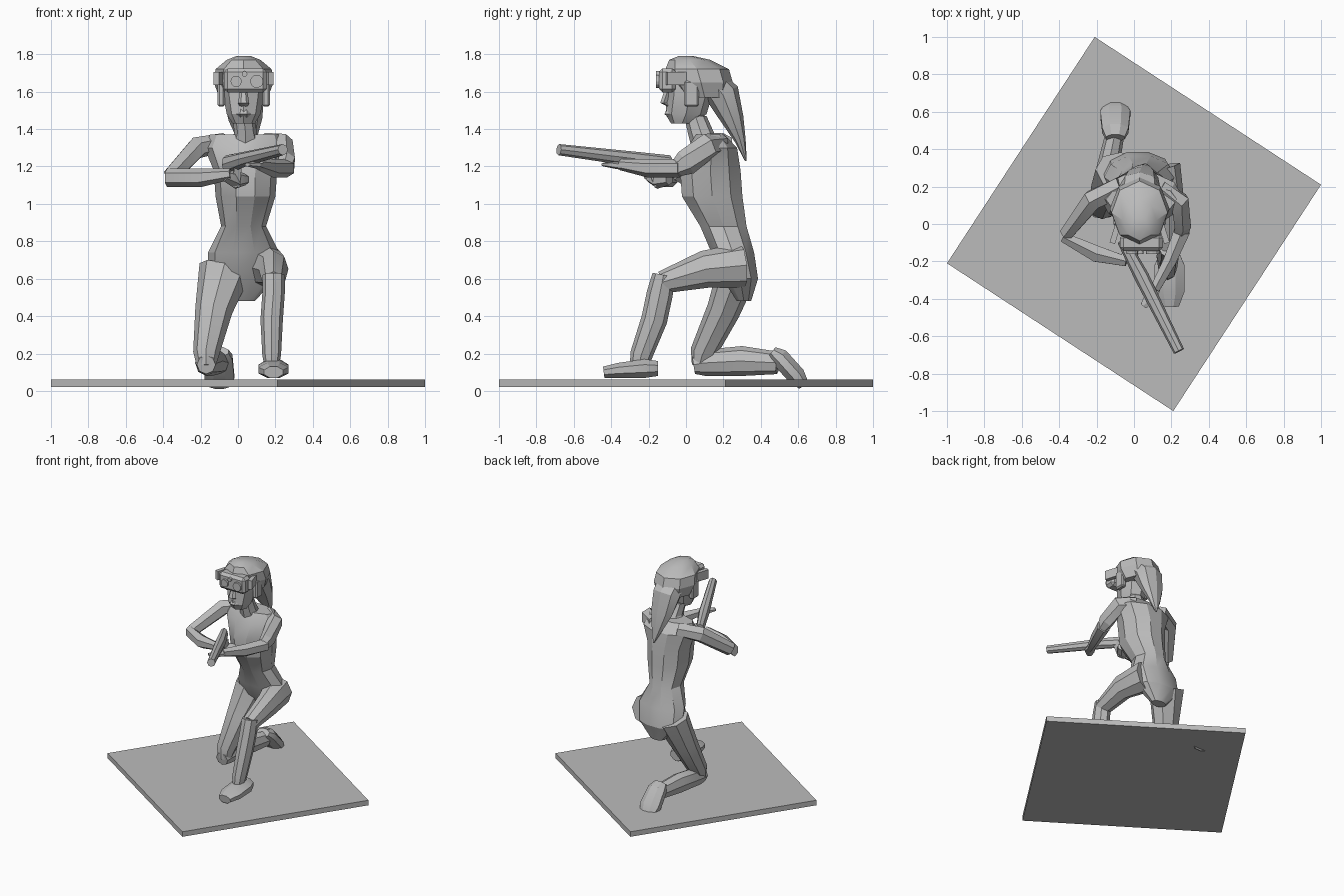
import bpy, bmesh, math
from mathutils import Vector, Matrix

if "Cube" in bpy.data.objects:
    bpy.data.objects.remove(bpy.data.objects["Cube"])

# Single plain material
clay = bpy.data.materials.new("plain_grey")
clay.use_nodes = True
GREY = (.5, .5, .5, 1)
clay.diffuse_color = GREY
clay.node_tree.nodes["Principled BSDF"].inputs["Base Color"].default_value = GREY

CM = .01
X, Y, Z = Vector((1, 0, 0)), Vector((0, 1, 0)), Vector((0, 0, 1))


def finish(name, bm):
    """Turn a bmesh into a named, shaded object."""
    bmesh.ops.recalc_face_normals(bm, faces=bm.faces)
    mesh = bpy.data.meshes.new(name)
    bm.to_mesh(mesh)
    bm.free()
    mesh.materials.append(clay)
    obj = bpy.data.objects.new(name, mesh)
    bpy.context.collection.objects.link(obj)
    bpy.ops.object.select_all(action='DESELECT')
    obj.select_set(True)
    bpy.context.view_layer.objects.active = obj
    bpy.ops.object.shade_smooth_by_angle(angle=math.radians(25))
    return obj


def loft(name, sections, side=X, normal=None, sides=8, turned=False):
    """Skin rings given as (x, y, z, half width along side, half depth) in cm."""
    bm = bmesh.new()
    centres = [Vector(s[:3]) * CM for s in sections]
    last = len(centres) - 1
    step = math.tau / sides
    grow = 1 / math.cos(step / 2) if turned else 1
    rings = []
    for i, (centre, section) in enumerate(zip(centres, sections)):
        axis = normal or (centres[min(i + 1, last)] - centres[max(i - 1, 0)]).normalized()
        u = (side - axis * side.dot(axis)).normalized()
        v = axis.cross(u)
        ring = []
        for k in range(sides):
            a = (k + (.5 if turned else 0)) * step
            offset = u * math.cos(a) * section[3] + v * math.sin(a) * section[4]
            ring.append(bm.verts.new(centre + offset * CM * grow))
        rings.append(ring)
    for low, high in zip(rings, rings[1:]):
        for k in range(sides):
            n = (k + 1) % sides
            bm.faces.new((low[k], low[n], high[n], high[k]))
    bm.faces.new(rings[0])
    bm.faces.new(rings[-1])
    return finish(name, bm)


def block(name, centre, size, angle=0, bevel=0):
    """Box with an optional turn about z and an optional chamfer."""
    bm = bmesh.new()
    place = (Matrix.Translation(Vector(centre) * CM) @ Matrix.Rotation(angle, 4, 'Z')
             @ Matrix.Diagonal((*(Vector(size) * CM), 1)))
    bmesh.ops.create_cube(bm, size=1, matrix=place)
    if bevel:
        bmesh.ops.bevel(bm, geom=bm.edges[:], offset=bevel * CM, segments=1, affect='EDGES')
    return finish(name, bm)


# Square plinth, turned under the figure
block("base_plate", (0, 0, 4), (144.5, 144.5, 4), angle=math.atan2(-79, 121))

# Torso and neck
loft("torso", [
    (3, 31, 48, 6, 4), (2, 29, 60, 18, 10), (3, 25, 74, 19, 12),
    (3, 20, 88, 12, 13), (4, 14, 104, 16, 17), (4, 13, 118, 17, 17),
    (4, 14, 130, 22, 14), (4, 13, 137, 19, 8)], normal=Z, sides=10)
loft("neck", [(4, 12, 130, 9, 9), (4, 8, 138, 6, 7), (3, 5, 147, 6, 6)], normal=Z)

# Front leg, knee raised
loft("left_thigh", [(14, 30, 67, 11, 12), (19, 10, 65, 8, 10), (19, -13, 58, 6, 6)])
loft("left_shin", [
    (19, -12, 62, 6, 6), (19, -14, 52, 6, 7), (18, -17, 38, 6, 7),
    (18, -24, 19, 5, 6), (18, -25, 14, 4, 5)])
loft("left_foot", [
    (19, -15, 12, 5, 4), (19, -22, 12, 8, 5), (19, -36, 11, 8, 4),
    (19, -44, 10, 5, 3)], turned=True)

# Rear leg, kneeling
loft("right_thigh", [
    (-7, 28, 65, 14, 11), (-13, 20, 43, 10, 9), (-17, 9, 20, 7, 7), (-17, 7, 13, 5, 4)])
loft("right_shin", [
    (-17, 4, 14, 5, 5), (-17, 10, 15, 6, 7), (-14, 30, 16, 6, 8), (-10, 49, 15, 5, 6)])
loft("right_foot", [
    (-10, 46, 21, 5, 3), (-10, 50, 18, 7, 5), (-10, 59, 8, 8, 5),
    (-10, 63, 3, 6, 3)], turned=True)

# Arms, both bent forward to the rifle
loft("right_upper_arm", [
    (-7, 20, 133, 5, 6), (-22, 13, 130, 6, 6), (-36, -5, 115, 5, 4)], side=Z, sides=6)
loft("right_forearm", [
    (-38, -7, 114, 5, 3), (-20, -16, 114, 5, 5), (-4, -20, 116, 3, 3)], side=Z, sides=6)
loft("right_hand", [
    (-7, -20, 115, 3, 3), (-1, -15, 113, 5, 4), (4, -9, 113, 3, 3)], side=Z, sides=6)
loft("left_upper_arm", [
    (14, 19, 132, 6, 5), (24, 12, 131, 7, 6), (26, 0, 122, 7, 5),
    (25, -6, 118, 4, 4)], side=Z, sides=6)
loft("left_forearm", [
    (26, -3, 119, 5, 5), (19, -20, 119, 5, 4), (11, -35, 121, 3, 3)], side=Z, sides=6)
loft("left_hand", [
    (12, -33, 120, 2, 3), (9, -39, 121, 2, 4), (5, -44, 121, 1, 2)], side=Z, sides=6)

# Rifle
loft("rifle_body", [(-6, -9, 121, 5, 3), (4, -28, 124, 4, 4), (24, -68, 129, 3, 3)], side=Z)
loft("rifle_grip", [(0, -18, 121, 2, 3), (-1, -14, 110, 2, 3)], turned=True, sides=4)

# Head and hair
loft("head", [
    (3, -2, 143, 6, 6), (3, 0, 148, 9, 11), (3, 2, 158, 11, 12),
    (3, 4, 168, 12, 14), (3, 5, 175, 10, 11)], normal=Z)
loft("nose", [(3, -10, 160, 2, 2), (3, -12, 154, 3, 2), (3, -9, 152, 2, 1)], normal=Z, sides=6)
loft("mouth", [(3, -8, 151, 3, 2), (3, -9, 148, 4, 3), (3, -6, 145, 3, 2)], normal=Z, sides=6)
loft("hair_cap", [
    (3, 10, 157, 13, 13), (3, 8, 165, 16, 17), (3, 6, 172, 15, 17),
    (3, 2, 177, 9, 11), (3, 0, 179, 4, 4)], normal=Z)
loft("hair_tail", [
    (3, 10, 170, 12, 7), (3, 20, 158, 11, 9), (4, 25, 145, 9, 6),
    (5, 29, 134, 5, 3), (6, 32, 123, .5, .5)])
for name, sign in (("left", 1), ("right", -1)):
    block(name + "_hair_lock", (3 + sign * 12, 3, 159), (4, 8, 14), bevel=1)
    block(name + "_goggle_strap", (3 + sign * 13, -5, 167), (3, 11, 7), angle=sign * .3)

# Goggles with two lenses and a stud
block("goggles", (4, -10, 166), (23, 9, 13), bevel=2)
for name, x, z, radius in (("left_lens", 10, 165.5, 3.5), ("right_lens", -1, 165.5, 3),
                           ("goggle_stud", 3.5, 169.5, 1.5)):
    loft(name, [(x, -13, z, radius, radius), (x, -16, z, radius, radius)], sides=12)
